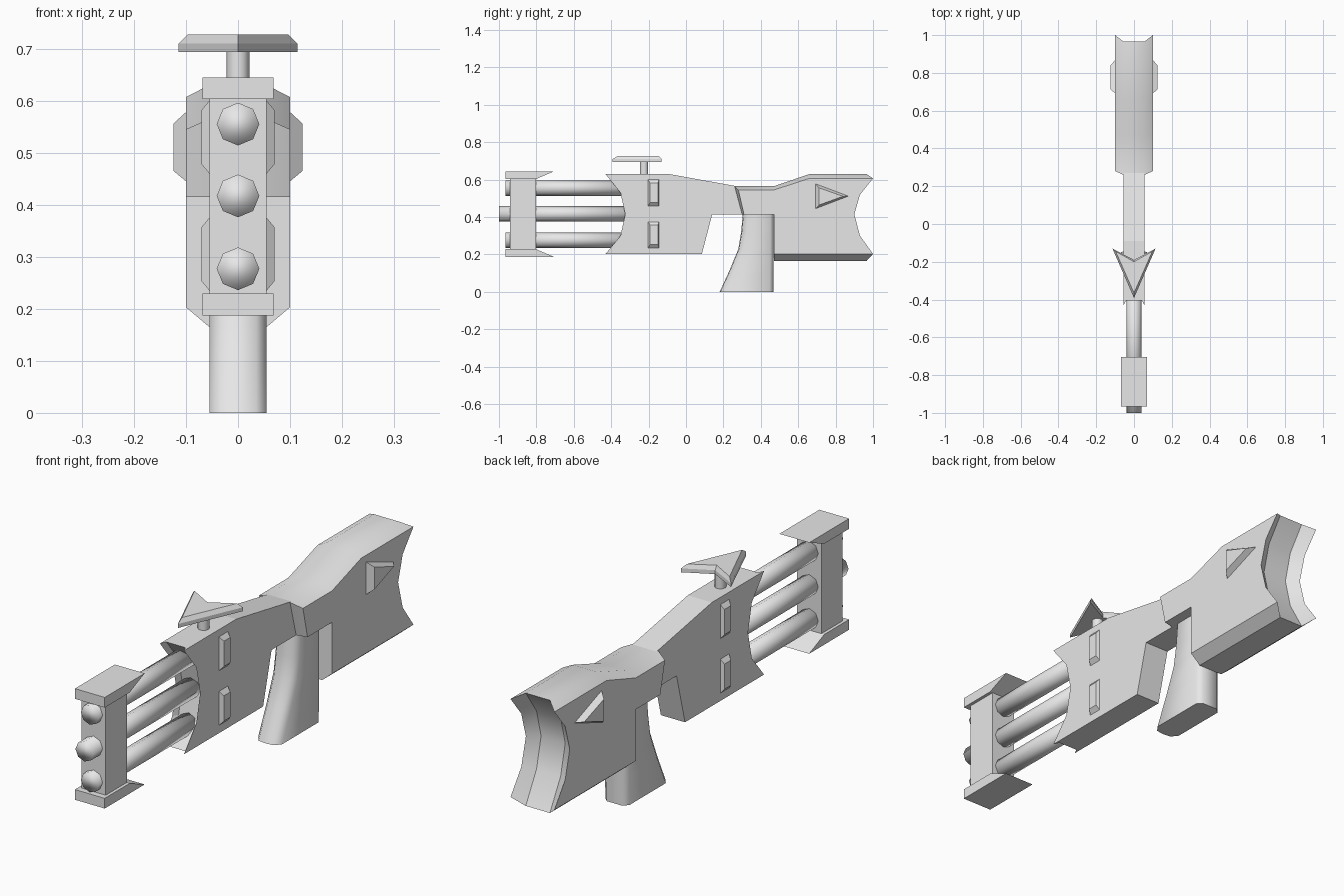
import bpy
import bmesh
import math
from mathutils import Matrix

cube = bpy.data.objects.get("Cube")
if cube:
    bpy.data.objects.remove(cube, do_unlink=True)

grey = bpy.data.materials.new("light_grey")
grey.use_nodes = True
grey.diffuse_color = (0.8, 0.8, 0.8, 1)
grey.node_tree.nodes["Principled BSDF"].inputs["Base Color"].default_value = (0.8, 0.8, 0.8, 1)


def finish(name, bm, angle=None):
    """Turn a bmesh into an object, smoothed below the given angle."""
    bmesh.ops.recalc_face_normals(bm, faces=bm.faces)
    mesh = bpy.data.meshes.new(name)
    bm.to_mesh(mesh)
    bm.free()
    mesh.materials.append(grey)
    obj = bpy.data.objects.new(name, mesh)
    bpy.context.collection.objects.link(obj)
    if angle:
        bpy.ops.object.select_all(action="DESELECT")
        obj.select_set(True)
        bpy.context.view_layer.objects.active = obj
        bpy.ops.object.shade_smooth_by_angle(angle=math.radians(angle))
    return obj


def loft(name, rings, angle=None):
    """Bridge rings of equal length and cap both ends."""
    bm = bmesh.new()
    loops = [[bm.verts.new(p) for p in ring] for ring in rings]
    for a, b in zip(loops, loops[1:]):
        for i in range(len(a)):
            j = (i + 1) % len(a)
            bm.faces.new((a[i], a[j], b[j], b[i]))
    bm.faces.new(loops[0])
    bm.faces.new(loops[-1])
    return finish(name, bm, angle)


def side(x, profile):
    """Place a (y, z) profile at the given x."""
    return [(x, y, z) for y, z in profile]


def slab(name, half_width, profile):
    return loft(name, [side(-half_width, profile), side(half_width, profile)])


def chamfered(name, edge_x, edge, core_x, core, angle=None):
    """Slab with a different profile along its core than on its side faces."""
    return loft(name, [side(-edge_x, edge), side(-core_x, core),
                       side(core_x, core), side(edge_x, edge)], angle)


def rect(y0, y1, z0, z1):
    return [(y0, z0), (y1, z0), (y1, z1), (y0, z1)]


def cylinder(name, radius, start, length, axis, sides, angle):
    bm = bmesh.new()
    bmesh.ops.create_cone(bm, cap_ends=True, segments=sides, radius1=radius,
                          radius2=radius, depth=length)
    turn = Matrix.Rotation(math.pi / 2, 4, "X") if axis == "Y" else Matrix()
    centre = [s + (length / 2 if a == axis else 0) for s, a in zip(start, "XYZ")]
    bmesh.ops.transform(bm, matrix=Matrix.Translation(centre) @ turn, verts=bm.verts)
    return finish(name, bm, angle)


# Shoulder stock with chamfered rim and hollow butt
stock_edge = [(0.28, 0.545), (0.47, 0.545), (0.66, 0.607), (1, 0.607), (0.93, 0.52),
              (0.9, 0.415), (0.93, 0.3), (1, 0.203), (0.47, 0.203), (0.47, 0.415), (0.31, 0.415)]
stock_core = [(0.26, 0.565), (0.47, 0.565), (0.66, 0.63), (0.965, 0.63), (0.895, 0.53),
              (0.865, 0.415), (0.895, 0.29), (0.965, 0.165), (0.47, 0.165), (0.47, 0.415), (0.3, 0.415)]
chamfered("stock", 0.1, stock_edge, 0.055, stock_core, 30)

# Receiver body with concave front
back = [(-0.09, 0.63), (0.27, 0.565), (0.32, 0.415), (0.14, 0.415), (0.085, 0.203)]
front = [(-0.43, 0.203), (-0.35, 0.3), (-0.325, 0.415), (-0.35, 0.53), (-0.43, 0.63)]
body_core = back + [(y + 0.025, z) for y, z in front]
chamfered("receiver", 0.055, back + front, 0.043, body_core)

# Grip with rounded corners, raked forward at the foot
rings = []
for z, f, b in [(0, 0.18, 0.467), (0.12, 0.235, 0.468), (0.23, 0.28, 0.47),
                (0.32, 0.295, 0.47), (0.43, 0.305, 0.47)]:
    half = [(0.035, f + 0.004), (0.055, f + 0.03), (0.055, b - 0.02), (0.035, b)]
    ring = [(0, f)] + half + [(-x, y) for x, y in reversed(half)]
    rings.append([(x, y, z) for x, y in ring])
loft("grip", rings, 50)

# Raised studs and triangles on both flanks
for s, flank in [(1, "left"), (-1, "right")]:
    for z, level in [(0.53, "upper"), (0.305, "lower")]:
        loft(f"{level}_stud_{flank}",
             [side(s * 0.05, rect(-0.203, -0.145, z - 0.07, z + 0.07)),
              side(s * 0.055, rect(-0.203, -0.145, z - 0.07, z + 0.07)),
              side(s * 0.07, rect(-0.192, -0.15, z - 0.052, z + 0.052))])
    base = [(0.692, 0.445), (0.692, 0.578), (0.868, 0.512)]
    cap = [(0.712, 0.465), (0.712, 0.556), (0.84, 0.511)]
    loft(f"stock_triangle_{flank}", [side(s * 0.095, base), side(s * 0.1, base),
                                     side(s * 0.124, cap)])

# Three barrels, the middle one longest
for z, y, level in [(0.555, -0.965, "upper"), (0.417, -1, "middle"), (0.277, -0.965, "lower")]:
    cylinder(f"{level}_barrel", 0.041, (0, y, z), -0.28 - y, "Y", 8, 180)

# Muzzle block with swept plates above and below
slab("muzzle_block", 0.055, rect(-0.94, -0.803, 0.22, 0.61))
plate = [(-0.965, 0.645), (-0.705, 0.645), (-0.803, 0.603), (-0.965, 0.603)]
slab("muzzle_top_plate", 0.068, plate)
slab("muzzle_bottom_plate", 0.068, [(y, 0.832 - z) for y, z in plate])

# Arrow-shaped sight on a post
cylinder("sight_post", 0.022, (0, -0.224, 0.61), 0.1, "Z", 12, 40)


def arrow(z, tip, wing_x, wing_y, notch):
    return [(0, tip, z), (wing_x, wing_y, z), (0, notch, z), (-wing_x, wing_y, z)]


rim = (-0.392, 0.114, -0.13, -0.19)
loft("sight_arrow", [arrow(0.694, *rim), arrow(0.71, *rim),
                     arrow(0.727, -0.365, 0.097, -0.145, -0.2)])
